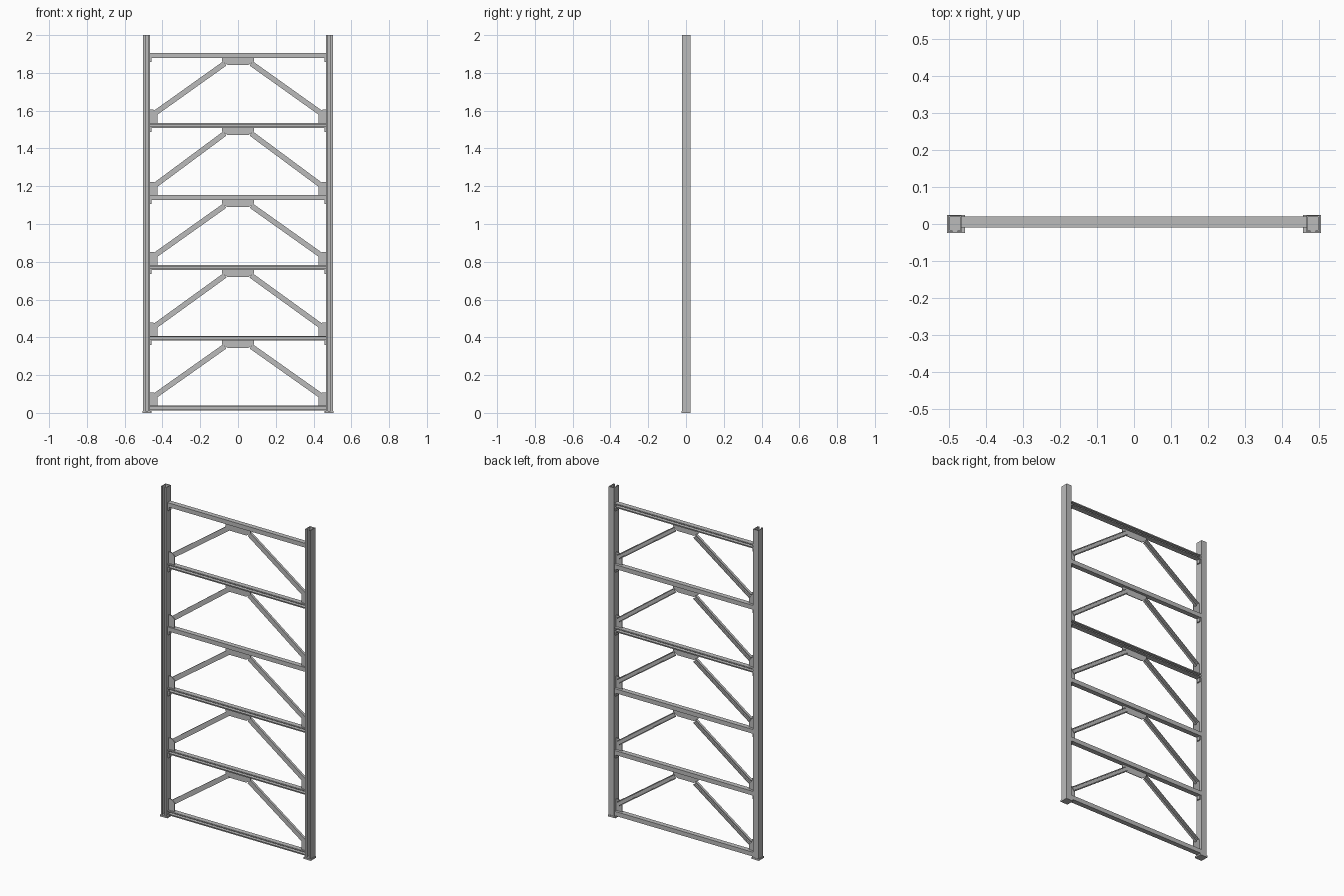
import bpy, bmesh
from mathutils import Vector

cube = bpy.data.objects.get("Cube")
if cube:
    bpy.data.objects.remove(cube, do_unlink=True)

steel = bpy.data.materials.new("grey_steel")
steel.use_nodes = True
GREY = (0.5, 0.5, 0.5, 1)
steel.diffuse_color = GREY
steel.node_tree.nodes["Principled BSDF"].inputs["Base Color"].default_value = GREY


def extrude(name, points, offset):
    """Solid made by sweeping a closed outline along an offset."""
    bm = bmesh.new()
    face = bm.faces.new([bm.verts.new(p) for p in points])
    swept = bmesh.ops.extrude_face_region(bm, geom=[face], use_keep_orig=True)
    moved = [g for g in swept["geom"] if isinstance(g, bmesh.types.BMVert)]
    bmesh.ops.translate(bm, verts=moved, vec=offset)
    bmesh.ops.recalc_face_normals(bm, faces=bm.faces)
    mesh = bpy.data.meshes.new(name)
    bm.to_mesh(mesh)
    bm.free()
    mesh.materials.append(steel)
    obj = bpy.data.objects.new(name, mesh)
    bpy.context.collection.objects.link(obj)
    return obj


def channel(name, start, end, opening, width, depth, t, lip):
    """Lipped C-channel from start to end; start lies on the middle of its back."""
    start, end, opening = Vector(start), Vector(end), Vector(opening)
    side = (end - start).normalized().cross(opening)
    h = width / 2
    half = [(h, 0), (h, depth), (h - lip, depth), (h - lip, depth - t),
            (h - t, depth - t), (h - t, t)]
    outline = half + [(-u, v) for u, v in reversed(half)]
    return extrude(name, [start + side * u + opening * v for u, v in outline], end - start)


def plate(name, outline, y, thickness):
    """Flat sheet facing the front, outlined in x and z."""
    return extrude(name, [(x, y, z) for x, z in outline], Vector((0, thickness, 0)))


def box(name, low, high):
    (x0, y0, z0), (x1, y1, z1) = low, high
    return plate(name, [(x0, z0), (x1, z0), (x1, z1), (x0, z1)], y0, y1 - y0)


FRONT, BACK = (0, -1, 0), (0, 1, 0)
INNER = 0.466           # inner face of the uprights
HALF = 0.013            # half the height of a beam
SIDES = (("left", 1), ("right", -1))
levels = [0.026, 0.395, 0.77, 1.14, 1.522, 1.893]
reversed_levels = (3, 5)

# Uprights, open to the front, on foot plates
for side, s in SIDES:
    channel(side + "_upright", (s * 0.484, 0.023, 0.004), (s * 0.484, 0.023, 2),
            FRONT, 0.036, 0.045, 0.004, 0.011)
    box(side + "_foot_plate", (s * 0.457, -0.025, 0), (s * 0.506, 0.025, 0.01))

# Horizontal beams with end clips
for i, z in enumerate(levels):
    back_open = i in reversed_levels
    y = -0.01 if back_open else 0.02
    channel(f"beam_{i}", (-INNER, y, z), (INNER, y, z),
            BACK if back_open else FRONT, HALF * 2, 0.03, 0.003, 0.007)
    if i:
        for side, s in SIDES:
            box(f"{side}_clip_{i}", (s * 0.458, -0.009, z - 0.035),
                (s * INNER, 0.015, z - HALF))

# Bracing in each bay: gusset plates and two diagonals
for i, (low, high) in enumerate(zip(levels, levels[1:])):
    bottom, top = low + HALF, high - HALF
    plate(f"centre_gusset_{i}",
          [(-0.085, top), (0.085, top), (0.085, top - 0.018), (0.055, top - 0.038),
           (-0.055, top - 0.038), (-0.085, top - 0.018)], 0, 0.004)
    for side, s in SIDES:
        plate(f"{side}_gusset_{i}",
              [(s * INNER, bottom), (s * 0.425, bottom), (s * 0.425, bottom + 0.052),
               (s * 0.447, bottom + 0.07), (s * INNER, bottom + 0.07)], 0, 0.004)
        channel(f"{side}_diagonal_{i}", (s * 0.442, 0.0045, low + 0.063),
                (s * 0.07, 0.0045, high - 0.043), BACK, 0.028, 0.015, 0.003, 0.006)
